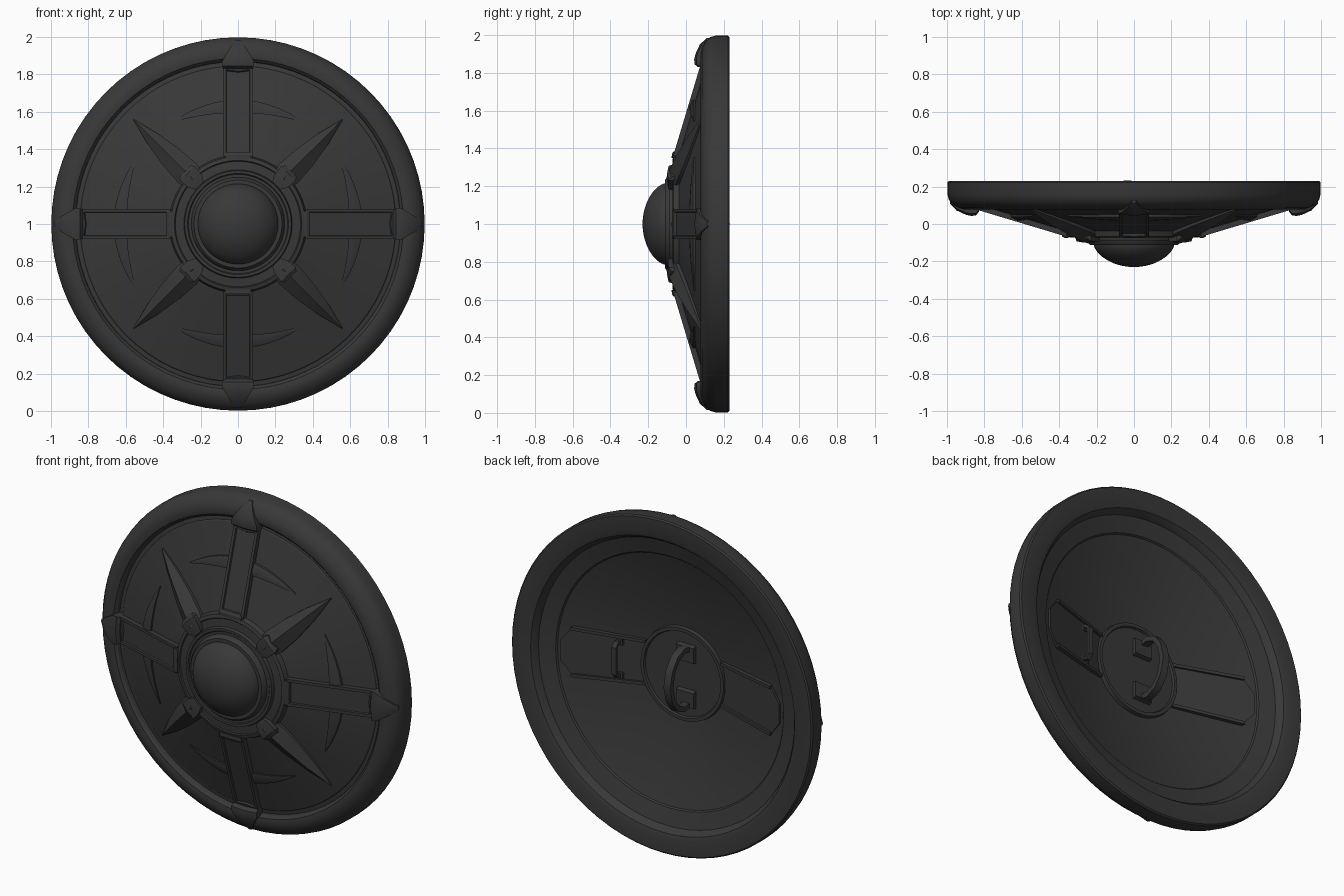
import bpy, bmesh, math

if "Cube" in bpy.data.objects:
    bpy.data.objects.remove(bpy.data.objects["Cube"])

metal = bpy.data.materials.new("dark_metal")
metal.diffuse_color = (0.04, 0.04, 0.04, 1)
metal.use_nodes = True
metal.node_tree.nodes["Principled BSDF"].inputs["Base Color"].default_value = metal.diffuse_color
SEG = 72


def front(r):
    return -0.04 + 0.3 * (r - 0.36)      # front cone height


def back(r):
    return 0.015 + 0.295 * (r - 0.3)     # hollow back cone height


def finish(bm, name, angle=0):
    bmesh.ops.remove_doubles(bm, verts=bm.verts, dist=1e-5)
    bmesh.ops.recalc_face_normals(bm, faces=bm.faces)
    me = bpy.data.meshes.new(name)
    bm.to_mesh(me)
    bm.free()
    me.materials.append(metal)
    ob = bpy.data.objects.new(name, me)
    ob.location.z = 1
    ob.rotation_euler.y = math.radians(angle)
    bpy.context.collection.objects.link(ob)


def revolve(name, profile):
    """Turn (radius, y) points around the y axis."""
    bm = bmesh.new()
    rings = []
    for i in range(SEG):
        a = 2 * math.pi * i / SEG
        rings.append([bm.verts.new((r * math.sin(a), y, r * math.cos(a))) for r, y in profile])
    for i in range(SEG):
        a, b = rings[i], rings[(i + 1) % SEG]
        for j in range(len(profile) - 1):
            q = [a[j], a[j + 1], b[j + 1], b[j]]
            if profile[j][0] == 0:
                q = [a[j], a[j + 1], b[j + 1]]
            elif profile[j + 1][0] == 0:
                q = [a[j], a[j + 1], b[j]]
            bm.faces.new(q)
    finish(bm, name)


def loft(name, loops, angles=(0,), inset=0):
    """Skin loops of (radial, sideways, y) points; one copy per angle."""
    for k, angle in enumerate(angles):
        bm = bmesh.new()
        rows = [[bm.verts.new((s, y, r)) for r, s, y in lp] for lp in loops]
        n = len(rows[0])
        for a, b in zip(rows, rows[1:]):
            for j in range(n):
                bm.faces.new((a[j], a[(j + 1) % n], b[(j + 1) % n], b[j]))
        bm.faces.new(rows[0])
        bm.faces.new(rows[-1])
        if inset:
            bmesh.ops.recalc_face_normals(bm, faces=bm.faces)
            top = [f for f in bm.faces if f.normal.y < -0.9]
            bmesh.ops.inset_region(bm, faces=top, thickness=inset)
            bmesh.ops.inset_region(bm, faces=top, thickness=0.004, depth=-0.01)
        finish(bm, name if len(angles) == 1 else f"{name}_{k + 1}", angle)


def ridged(stations):
    """Stations (r, half width, edge y, ridge y, base y) to five-point loops."""
    return [[(r, -w, b), (r, -w, e), (r, 0, m), (r, w, e), (r, w, b)]
            for r, w, e, m, b in stations]


def strap(name, path, x, half, thick):
    """Flat bent handle along (y, z) points."""
    loops = []
    for i, (y, z) in enumerate(path):
        p, q = path[max(i - 1, 0)], path[min(i + 1, len(path) - 1)]
        dy, dz = q[0] - p[0], q[1] - p[1]
        l = math.hypot(dy, dz)
        ny, nz = -dz / l * thick, dy / l * thick
        loops.append([(z + nz, x - half, y + ny), (z + nz, x + half, y + ny),
                      (z - nz, x + half, y - ny), (z - nz, x - half, y - ny)])
    loft(name, loops)


CROSS = (0, 90, 180, 270)
DIAG = (45, 135, 225, 315)

# shield body: front cone, rolled rim, hollow back
revolve("shield_body", [
    (0, -0.06), (0.34, -0.06), (0.345, front(0.345)), (0.84, front(0.84)), (0.845, front(0.84) + 0.006),
    (0.868, front(0.868) + 0.002), (0.872, 0.095), (0.885, 0.082), (0.91, 0.078), (0.94, 0.086),
    (0.97, 0.105), (0.99, 0.13), (0.998, 0.16), (0.998, 0.222), (0.99, 0.23), (0.9, 0.23),
    (0.875, 0.222), (0.858, 0.2), (0.85, 0.182), (0.835, 0.178), (0.755, 0.156), (0.748, 0.147),
    (0.74, back(0.74)), (0.3, back(0.3)), (0, 0.015)])

# central boss with stepped collar
dome = [(0.215 * math.sin(t), -0.11 - 0.12 * math.cos(t) ** 1.25)
        for t in (math.pi / 2 * i / 12 for i in range(12))]
dome[0] = (0, -0.23)
revolve("boss_dome", dome + [(0.215, -0.11), (0.215, -0.05)])
revolve("boss_collar", [(0.2, -0.1), (0.205, -0.112), (0.235, -0.112), (0.245, -0.1), (0.25, -0.082),
                        (0.265, -0.082), (0.27, -0.088), (0.285, -0.088), (0.29, -0.07), (0.335, -0.066),
                        (0.34, -0.072), (0.36, -0.066), (0.37, -0.03)])

# four framed bars, their inner clips and pointed rim caps
loft("cross_bar", ridged([(r, 0.08, front(r) - 0.028, front(r) - 0.028, front(r) + 0.03)
                          for r in (0.36, 0.84)]), CROSS, inset=0.024)
loft("bar_clip", ridged([(0.35, 0.066, -0.072, -0.076, 0), (0.37, 0.075, -0.073, -0.075, 0),
                         (0.385, 0.06, -0.064, -0.066, 0)]), CROSS)
loft("rim_cap", ridged([(0.83, 0.078, 0.075, 0.065, 0.13), (0.845, 0.084, 0.056, 0.046, 0.13),
                        (0.87, 0.085, 0.056, 0.043, 0.13), (0.9, 0.068, 0.06, 0.05, 0.14),
                        (0.95, 0.038, 0.083, 0.073, 0.15), (0.985, 0.012, 0.115, 0.11, 0.16)]), CROSS)

# four diagonal spikes and their root blocks
loft("spike", ridged([(r, w, front(r) - e, front(r) - h, front(r) + 0.02) for r, w, e, h in (
    (0.34, 0.06, 0.02, 0.06), (0.38, 0.071, 0.018, 0.062), (0.5, 0.063, 0.015, 0.057),
    (0.64, 0.04, 0.012, 0.042), (0.79, 0.002, 0.006, 0.012))]), DIAG)
loft("spike_root", ridged([(0.29, 0.03, -0.092, -0.096, -0.02), (0.325, 0.05, -0.096, -0.1, -0.02),
                           (0.38, 0.055, -0.092, -0.1, -0.02),
                           (0.4, 0.043, -0.075, -0.09, -0.02)]), DIAG)


# crescent halves on both sides of each bar
def crescent_half(side):
    loops = []
    for i in range(9):
        u = 0.2 + 0.1 * i
        s, arch = 0.352 * u, 1 - u * u
        lo, hi = 0.543 + 0.052 * arch, 0.546 + 0.118 * arch
        yl, yh = front(math.hypot(lo, s)), front(math.hypot(hi, s))
        s, e = s * side, 0.006 + 0.008 * arch
        loops.append([(lo, s, yl + 0.02), (lo, s, yl - e),
                      ((lo + hi) / 2, s, (yl + yh) / 2 - e - 0.008 * arch),
                      (hi, s, yh - e), (hi, s, yh + 0.02)])
    return loops


loft("crescent_left", crescent_half(-1), CROSS)
loft("crescent_right", crescent_half(1), CROSS)

# back plate, side bands and band rails
revolve("back_plate", [(0, 0.026), (0.25, 0.026), (0.255, 0.038), (0.275, 0.038), (0.28, 0.005)])
loft("back_band", ridged([(r, w, back(r) + 0.016, back(r) + 0.016, back(r) - 0.03)
                          for r, w in ((0.23, 0.125), (0.66, 0.14), (0.725, 0.06))]), (90, 270))
for side in (-1, 1):
    loft("band_rail_upper" if side < 0 else "band_rail_lower",
         [[(r, side * w + d, back(r) + h) for d, h in
           ((-0.009, -0.02), (-0.009, 0.03), (0.009, 0.03), (0.009, -0.02))]
          for r, w in ((0.25, 0.126), (0.66, 0.14))], (90, 270))

# hand grip with feet, and forearm loop
grip = [(0.02, -0.165), (0.09, -0.175), (0.15, -0.15), (0.195, -0.09), (0.217, 0)]
strap("hand_grip", grip + [(y, -z) for y, z in grip[-2::-1]], -0.035, 0.022, 0.015)
for name, z in (("grip_foot_upper", 0.135), ("grip_foot_lower", -0.135)):
    loft(name, [[(z - h, -0.085, y), (z - h, 0.03, y), (z + h, 0.03, y), (z + h, -0.085, y)]
                for y, h in ((0.015, 0.055), (0.05, 0.045))])
strap("arm_loop", [(0.03, -0.1), (0.085, -0.1), (0.105, -0.08), (0.105, 0.08), (0.085, 0.1), (0.03, 0.1)],
      0.4, 0.014, 0.009)
for name, z in (("loop_foot_upper", 0.1), ("loop_foot_lower", -0.1)):
    loft(name, [[(z - 0.018, 0.375, y), (z - 0.018, 0.425, y), (z + 0.018, 0.425, y), (z + 0.018, 0.375, y)]
                for y in (0.02, 0.068)])

# smooth shading with crisp edges
bpy.ops.object.select_all(action='SELECT')
bpy.context.view_layer.objects.active = bpy.context.selected_objects[0]
bpy.ops.object.shade_smooth_by_angle(angle=math.radians(32))
